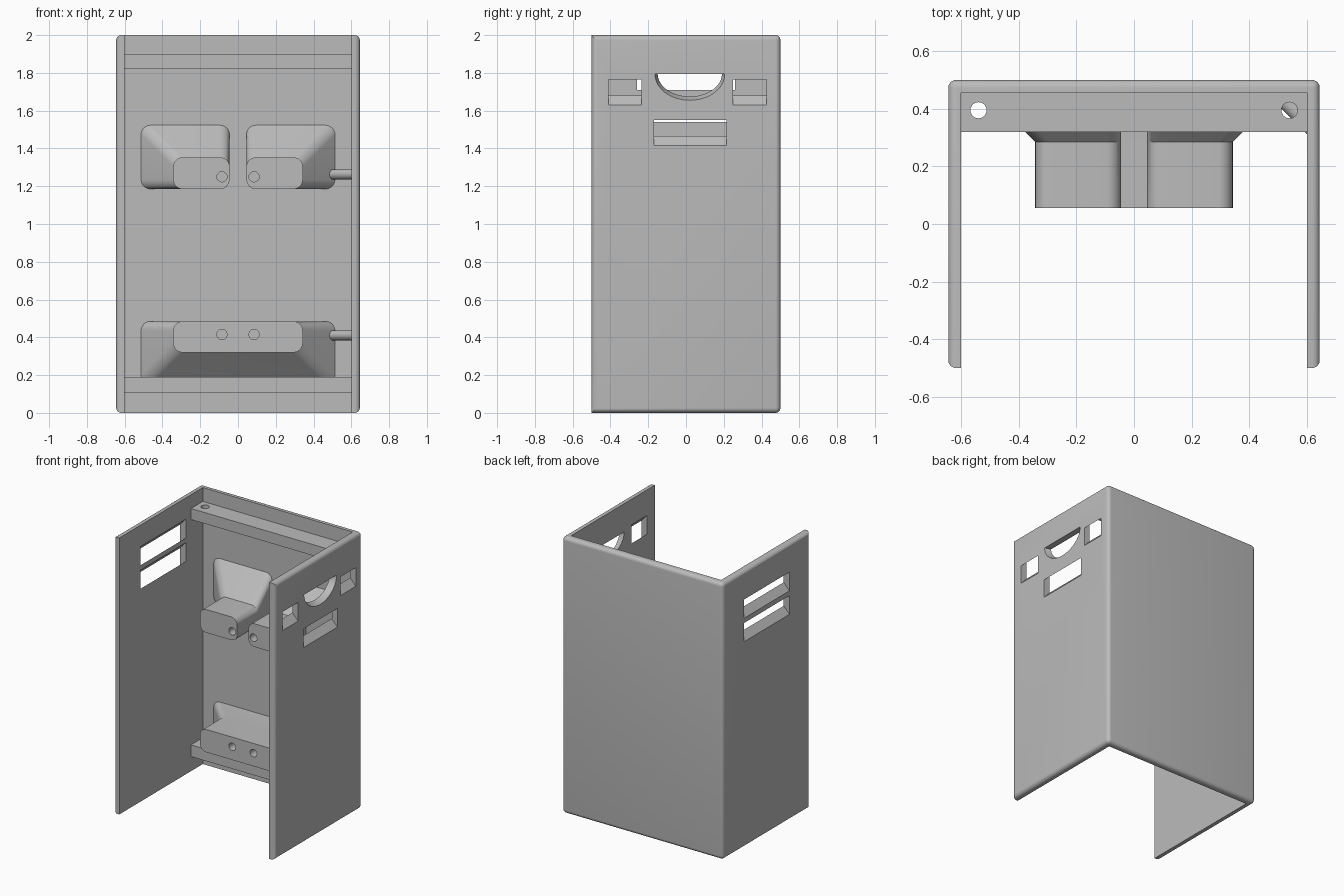
import bpy, bmesh, math
from mathutils import Vector

cube = bpy.data.objects.get("Cube")
if cube:
    bpy.data.objects.remove(cube, do_unlink=True)

grey = bpy.data.materials.new("plain_grey")
grey.use_nodes = True
GREY = (0.5, 0.5, 0.5, 1)
grey.diffuse_color = GREY
grey.node_tree.nodes["Principled BSDF"].inputs["Base Color"].default_value = GREY


def finish(name, bm):
    bmesh.ops.recalc_face_normals(bm, faces=bm.faces)
    mesh = bpy.data.meshes.new(name)
    bm.to_mesh(mesh)
    bm.free()
    mesh.materials.append(grey)
    ob = bpy.data.objects.new(name, mesh)
    bpy.context.collection.objects.link(ob)
    return ob


def loft(name, rings):
    """Closed solid through rings of equal point count."""
    bm = bmesh.new()
    rows = [[bm.verts.new(p) for p in ring] for ring in rings]
    n = len(rows[0])
    for a, b in zip(rows, rows[1:]):
        for i in range(n):
            j = (i + 1) % n
            bm.faces.new((a[i], a[j], b[j], b[i]))
    bm.faces.new(rows[0])
    bm.faces.new(rows[-1])
    return finish(name, bm)


def box(name, x, y, z):
    rect = [(x[0], y[0]), (x[1], y[0]), (x[1], y[1]), (x[0], y[1])]
    return loft(name, [[(a, b, h) for a, b in rect] for h in z])


def cylinder(name, start, end, r, n=32):
    start, end = Vector(start), Vector(end)
    q = (end - start).to_track_quat("Z", "Y")
    circle = [q @ Vector((r * math.cos(t), r * math.sin(t), 0))
              for t in (2 * math.pi * i / n for i in range(n))]
    return loft(name, [[p + c for c in circle] for p in (start, end)])


def round_rect(y, x0, x1, z0, z1, r=0.05, n=8):
    pts = []
    corners = [(x1 - r, z1 - r), (x0 + r, z1 - r), (x0 + r, z0 + r), (x1 - r, z0 + r)]
    for k, (cx, cz) in enumerate(corners):
        for i in range(n + 1):
            t = math.pi / 2 * (k + i / n)
            pts.append((cx + r * math.cos(t), y, cz + r * math.sin(t)))
    return pts


def cut(ob, cutters):
    bpy.context.view_layer.objects.active = ob
    for c in cutters:
        c.hide_render = True
        m = ob.modifiers.new("cut", "BOOLEAN")
        m.operation, m.solver, m.object = "DIFFERENCE", "EXACT", c
        bpy.ops.object.modifier_apply(modifier=m.name)
    for c in cutters:
        bpy.data.objects.remove(c, do_unlink=True)


def louver(side, y0, y1, z0, z1):
    """Slot through a side wall, rising towards the inside."""
    def ring(y):
        return [(side * 0.69, y, z0 - 0.05), (side * 0.69, y, z1 - 0.05),
                (side * 0.555, y, z1 + 0.1), (side * 0.555, y, z0 + 0.1)]
    return loft("slot_cutter", [ring(y0), ring(y1)])


def half_round(x, w, h, n=32):
    return [(x, 0.02 + w * math.cos(t), 1.795 + h * math.sin(t))
            for t in (math.pi * (1 + i / n) for i in range(n + 1))]


# Three-sided shell with rounded outer edges
shell = box("shell", (-0.645, 0.645), (-0.5, 0.5), (0, 2))
bm = bmesh.new()
bm.from_mesh(shell.data)
front_rims = lambda e: all(v.co.y < 0 for v in e.verts) and abs(e.verts[0].co.x - e.verts[1].co.x) > 1
bmesh.ops.bevel(bm, geom=[e for e in bm.edges if not front_rims(e)], offset=0.027,
                offset_type="OFFSET", segments=6, profile=0.5, affect="EDGES")
bm.to_mesh(shell.data)
bm.free()
cut(shell, [
    box("inside_cutter", (-0.6, 0.6), (-1, 0.455), (-1, 3)),
    louver(1, -0.41, -0.235, 1.63, 1.765),
    louver(1, 0.25, 0.425, 1.63, 1.765),
    louver(1, -0.17, 0.215, 1.415, 1.55),
    louver(-1, -0.26, 0.26, 1.66, 1.795),
    louver(-1, -0.26, 0.26, 1.49, 1.625),
    loft("grip_cutter", [half_round(0.69, 0.2, 0.16), half_round(0.555, 0.155, 0.1)]),
])
parts = [shell]

# Cross rails with a screw hole near each end
for name, z0, z1 in (("top_rail", 1.82, 1.9), ("bottom_rail", 0.105, 0.19)):
    rail = box(name, (-0.61, 0.61), (0.32, 0.465), (z0, z1))
    cut(rail, [cylinder("hole_cutter", (x, 0.395, z0 - 0.1), (x, 0.395, z1 + 0.1), 0.028)
               for x in (-0.54, 0.54)])
    parts.append(rail)


def bolt_hole(x, z):
    return cylinder("bolt_cutter", (x, 0, z), (x, 0.17, z), 0.027)


# Upper bracket: two prongs flaring up and outwards into the back
for name, s in (("upper_bracket_left", 1), ("upper_bracket_right", -1)):
    def prong(y, out, top):
        a, b = sorted((s * 0.045, s * out))
        return round_rect(y, a, b, 1.185, top)
    ob = loft(name, [prong(0.055, 0.343, 1.353), prong(0.285, 0.343, 1.353),
                     prong(0.465, 0.523, 1.533)])
    cut(ob, [bolt_hole(s * 0.085, 1.25)])
    parts.append(ob)

# Lower bracket: one wide block flaring down and outwards
lower = loft("lower_bracket", [round_rect(y, -w, w, z, 0.485) for y, w, z in
                               ((0.055, 0.343, 0.32), (0.285, 0.343, 0.32), (0.465, 0.523, 0.14))])
cut(lower, [bolt_hole(x, 0.415) for x in (-0.085, 0.085)])
parts.append(lower)

# Diagonal pins between the left wall and the back
for name, z in (("upper_pin", 1.262), ("lower_pin", 0.41)):
    parts.append(cylinder(name, (0.622, 0.328, z), (0.472, 0.478, z), 0.027))

# Smooth curved faces, keep hard edges
bpy.ops.object.select_all(action="DESELECT")
for ob in parts:
    ob.select_set(True)
bpy.context.view_layer.objects.active = shell
bpy.ops.object.shade_smooth_by_angle(angle=math.radians(30))
